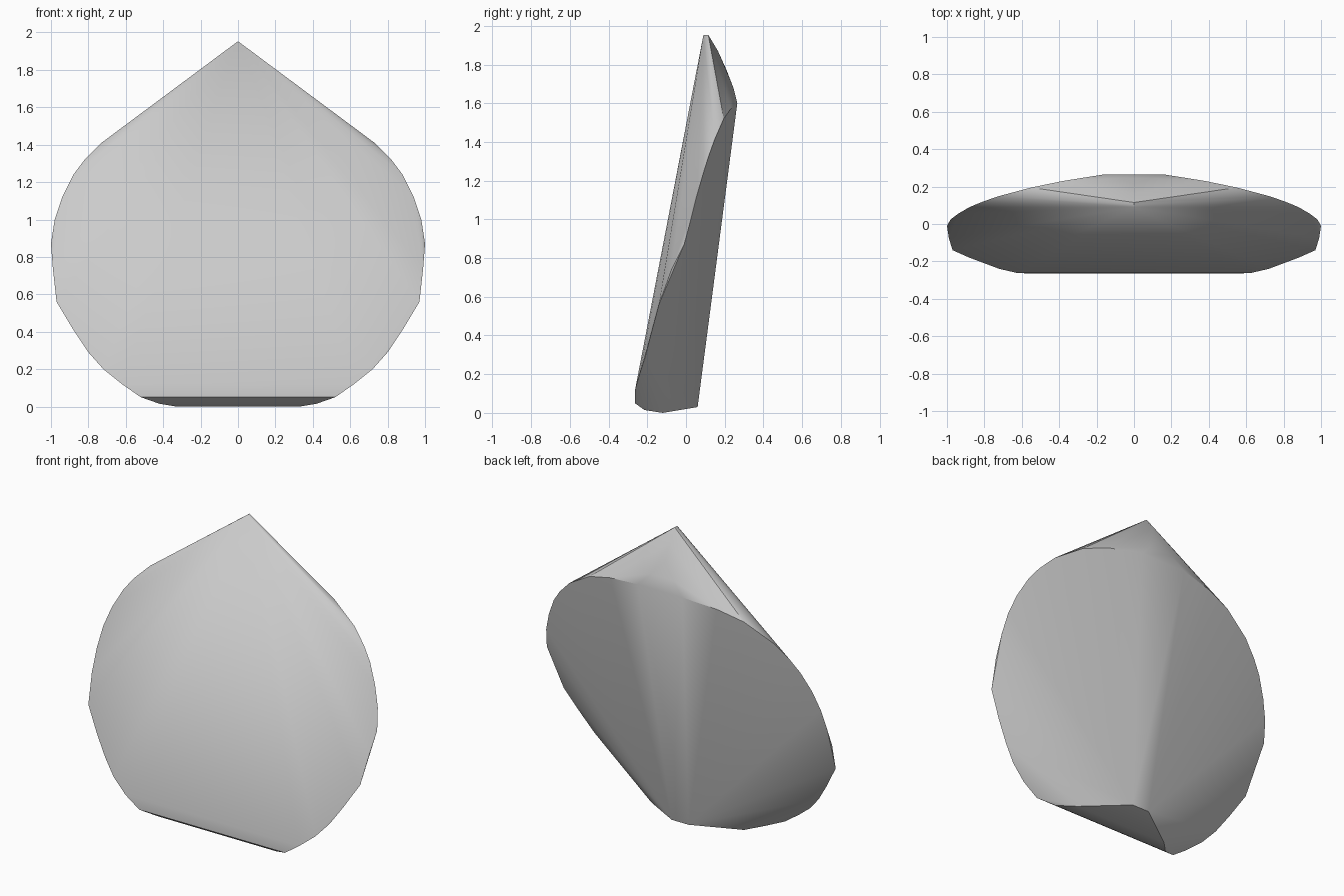
import bpy, bmesh, math

if "Cube" in bpy.data.objects:
    bpy.data.objects.remove(bpy.data.objects["Cube"])

# Outline of the right half, from the back rim round the side to the front foot
rim = [(0.16, 0.265, 1.60), (0.38, 0.23, 1.57), (0.55, 0.195, 1.52),
       (0.73, 0.147, 1.41), (0.82, 0.115, 1.32), (0.88, 0.09, 1.24),
       (0.94, 0.055, 1.12), (0.98, 0.025, 1.00), (1.00, -0.01, 0.87),
       (0.99, -0.075, 0.74), (0.97, -0.14, 0.56), (0.88, -0.18, 0.41),
       (0.80, -0.21, 0.29), (0.72, -0.24, 0.20), (0.62, -0.263, 0.12)]
# Rounded underside and the narrow hub where the back facets meet
foot = [(0.52, -0.264, 0.05), (0.42, -0.215, 0.015), (0.33, -0.12, 0.0),
        (0.06, 0.06, 0.03)]
# Tip and the ridge running down behind it
ridge = [(0, 0.09, 1.953), (0, 0.115, 1.953), (0, 0.165, 1.87),
         (0, 0.21, 1.77), (0.08, 0.245, 1.68)]

# Faceted pebble: mirrored profile points wrapped in a hull
bm = bmesh.new()
for x, y, z in rim + foot + ridge:
    for side in ((1, -1) if x else (1,)):
        bm.verts.new((side * x, y, z))
hull = bmesh.ops.convex_hull(bm, input=bm.verts[:])
loose = [v for v in bm.verts if not v.link_faces]
bmesh.ops.delete(bm, geom=loose, context='VERTS')
bmesh.ops.recalc_face_normals(bm, faces=bm.faces[:])

mesh = bpy.data.meshes.new("pointed_shell")
bm.to_mesh(mesh)
bm.free()
shell = bpy.data.objects.new("pointed_shell", mesh)
bpy.context.collection.objects.link(shell)

# Soft shading that keeps the rim crisp
bpy.context.view_layer.objects.active = shell
shell.select_set(True)
bpy.ops.object.shade_smooth_by_angle(angle=math.radians(30))
